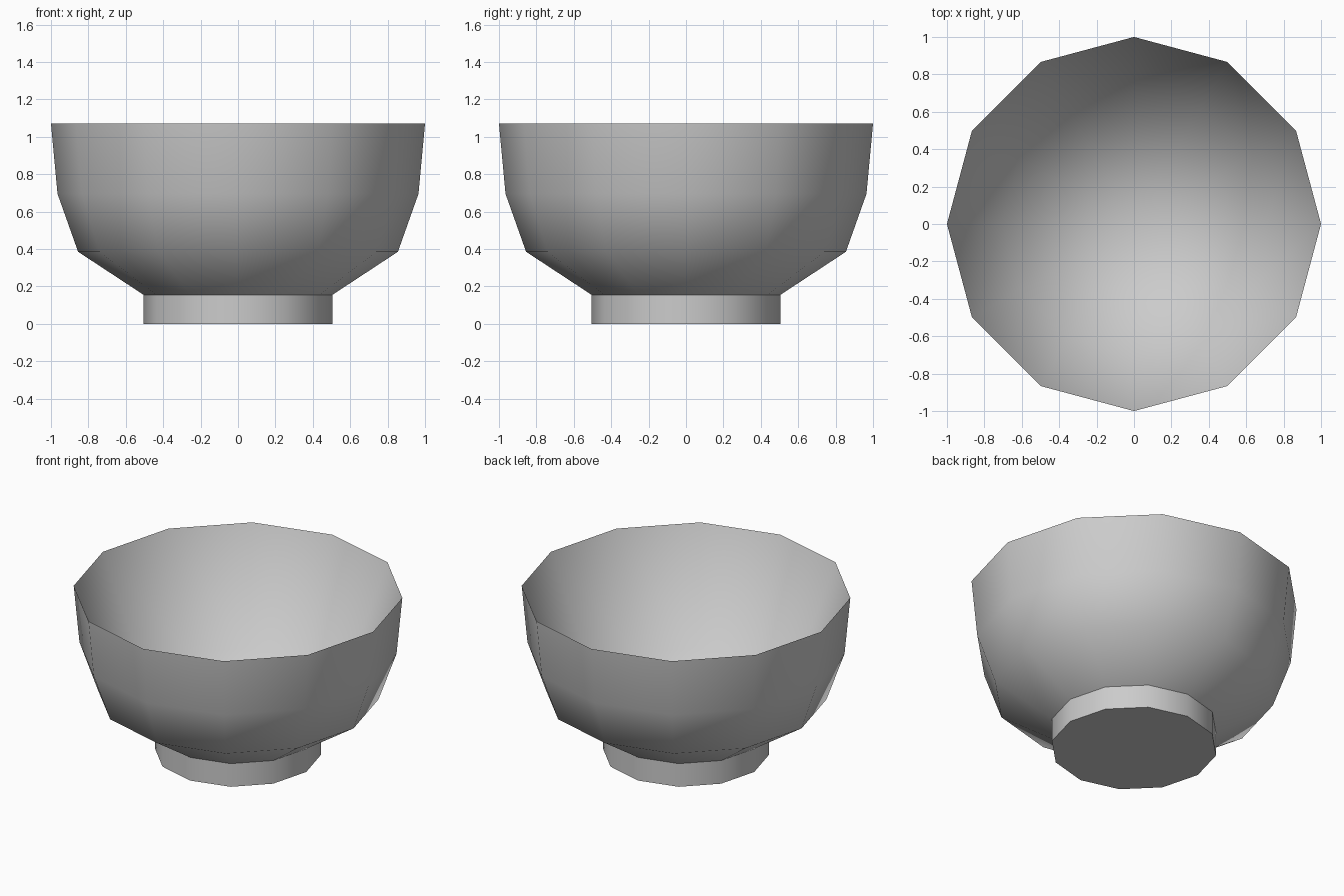
import bpy
import bmesh
import math

cube = bpy.data.objects.get("Cube")
if cube:
    bpy.data.objects.remove(cube, do_unlink=True)

SIDES = 12
RIM_HEIGHT = 1.07

# Plain grey for the whole model
grey = bpy.data.materials.new("plain_grey")
grey.use_nodes = True
grey.diffuse_color = (0.6, 0.6, 0.6, 1)
grey.node_tree.nodes["Principled BSDF"].inputs["Base Color"].default_value = grey.diffuse_color


def lathe(name, profile, pole=None):
    """Turn a (radius, height) profile into a shell, ending in a fan to the pole height if given.

    Faces point outward when the profile runs from top to bottom.
    """
    bm = bmesh.new()
    rings = []
    for radius, height in profile:
        ring = []
        for i in range(SIDES):
            a = math.tau * i / SIDES
            ring.append(bm.verts.new((radius * math.cos(a), radius * math.sin(a), height)))
        rings.append(ring)
    tip = bm.verts.new((0, 0, pole)) if pole is not None else None
    for i in range(SIDES):
        j = (i + 1) % SIDES
        for high, low in zip(rings, rings[1:]):
            bm.faces.new((low[i], low[j], high[j], high[i]))
        if tip:
            bm.faces.new((tip, rings[-1][j], rings[-1][i]))
    mesh = bpy.data.meshes.new(name)
    bm.to_mesh(mesh)
    bm.free()
    mesh.materials.append(grey)
    obj = bpy.data.objects.new(name, mesh)
    bpy.context.collection.objects.link(obj)
    bpy.ops.object.select_all(action="DESELECT")
    obj.select_set(True)
    bpy.context.view_layer.objects.active = obj
    bpy.ops.object.shade_smooth_by_angle(angle=math.radians(50))
    return obj


# Faceted outer wall, open where it meets the foot
lathe("bowl_outside", [(1.0, RIM_HEIGHT), (0.965, 0.695), (0.855, 0.385), (0.505, 0.155)])

# Faceted hollow with one ring between rim and centre, facing inward
hollow = lathe("bowl_inside", [(1.0, RIM_HEIGHT), (0.707, 0.363)], 0.07)
hollow.data.flip_normals()

# Short straight foot, closed underneath
lathe("foot", [(0.505, 0.155), (0.505, 0.0)], 0.0)
